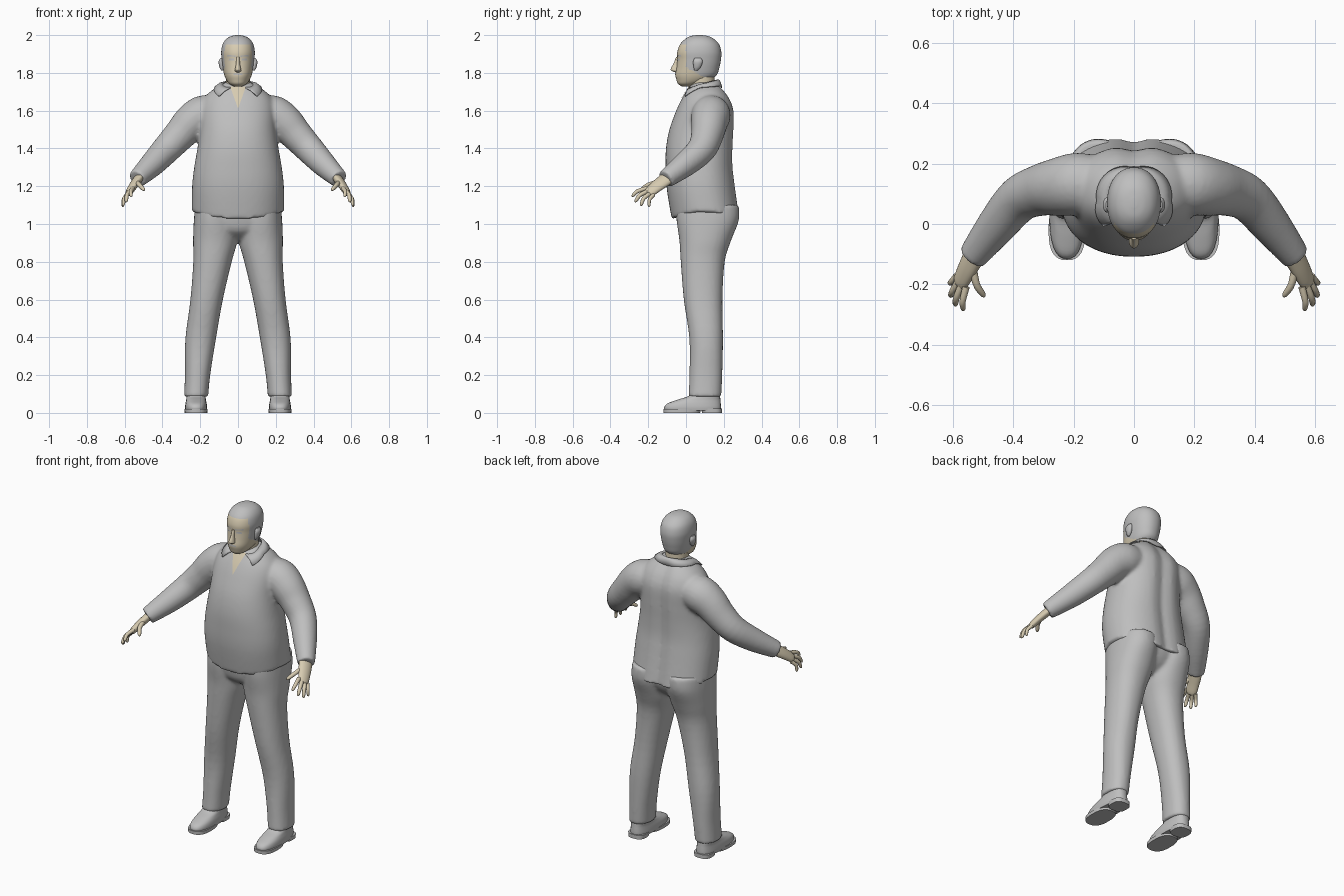
import bpy, bmesh, math
from mathutils import Vector
from mathutils.bvhtree import BVHTree

if "Cube" in bpy.data.objects:
    bpy.data.objects.remove(bpy.data.objects["Cube"])


def material(name, rgb):
    m = bpy.data.materials.new(name)
    m.diffuse_color = (*rgb, 1)
    m.use_nodes = True
    m.node_tree.nodes["Principled BSDF"].inputs["Base Color"].default_value = m.diffuse_color
    return m


GREY = material("cloth grey", (0.52, 0.52, 0.52))
SKIN = material("skin", (0.68, 0.60, 0.44))


def spline(keys, steps):
    """Catmull-Rom interpolation of key tuples."""
    out, n = [], len(keys)
    for i in range(n - 1):
        p0, p1, p2, p3 = (keys[max(0, min(n - 1, i + k))] for k in (-1, 0, 1, 2))
        for s in range(steps):
            t = s / steps
            out.append(tuple(0.5 * (2 * b + (c - a) * t + (2 * a - 5 * b + 4 * c - d) * t * t
                                    + (3 * b - a - 3 * c + d) * t ** 3)
                             for a, b, c, d in zip(p0, p1, p2, p3)))
    return out + [keys[-1]]


def stack(keys, steps=4, segs=32, power=2.0):
    """Horizontal rings from keys (centre x, front y, back y, half width, z)."""
    rings = []
    for cx, f, b, rx, z in spline(keys, steps):
        ring = []
        for k in range(segs):
            a = 2 * math.pi * k / segs
            c, s = math.cos(a), math.sin(a)
            ring.append(Vector((cx + rx * math.copysign(abs(c) ** (2 / power), c),
                                (f + b) / 2 + (b - f) / 2 * math.copysign(abs(s) ** (2 / power), s), z)))
        rings.append(ring)
    return rings


def tube(keys, side=(0, 0, 1), wide=1.0, steps=4, segs=20):
    """Rings square to a path of keys (x, y, z, radius)."""
    path = spline(keys, steps)
    pts = [Vector(p[:3]) for p in path]
    rings = []
    for i, p in enumerate(pts):
        t = (pts[min(i + 1, len(pts) - 1)] - pts[max(i - 1, 0)]).normalized()
        u = Vector(side)
        u = (u - t * u.dot(t)).normalized()
        v = t.cross(u)
        r = max(path[i][3], 0.001)
        rings.append([p + u * (r * wide * math.cos(2 * math.pi * k / segs))
                      + v * (r * math.sin(2 * math.pi * k / segs)) for k in range(segs)])
    return rings


def both(rings):
    return [rings, [[Vector((-p.x, p.y, p.z)) for p in r] for r in rings]]


def build(name, lofts, mats, rule=None, voxel=0):
    bm = bmesh.new()
    for rings in lofts:
        vs = [[bm.verts.new(p) for p in r] for r in rings]
        n = len(vs[0])
        for a, b in zip(vs, vs[1:]):
            for k in range(n):
                bm.faces.new((a[k], a[(k + 1) % n], b[(k + 1) % n], b[k]))
        bm.faces.new(vs[0])
        bm.faces.new(vs[-1])
    bmesh.ops.recalc_face_normals(bm, faces=bm.faces)
    return finish(name, bm, mats, rule, voxel)


def finish(name, bm, mats, rule=None, voxel=0):
    for f in bm.faces:
        f.smooth = True
        if rule:
            f.material_index = rule(f.calc_center_median())
    me = bpy.data.meshes.new(name)
    bm.to_mesh(me)
    bm.free()
    for m in mats:
        me.materials.append(m)
    ob = bpy.data.objects.new(name, me)
    bpy.context.collection.objects.link(ob)
    if voxel:  # fuse overlapping volumes into one soft surface
        r = ob.modifiers.new("fuse", 'REMESH')
        r.mode, r.voxel_size, r.use_smooth_shade = 'VOXEL', voxel, True
        s = ob.modifiers.new("soften", 'SMOOTH')
        s.factor, s.iterations = 0.5, 6
    else:
        bpy.context.view_layer.objects.active = ob
        ob.select_set(True)
        bpy.ops.object.shade_smooth_by_angle(angle=math.radians(50))
        ob.select_set(False)
    return ob


def surface(ob):
    bpy.context.view_layer.update()
    return BVHTree.FromObject(ob, bpy.context.evaluated_depsgraph_get())


def patch(name, tree, corners, mat, n=8, lift=0.003):
    """Thin plate laid on the front of a surface; corners are (x, z)."""
    bm = bmesh.new()
    c = [Vector(p) for p in corners]
    grid = []
    for i in range(n + 1):
        row = []
        for j in range(n + 1):
            q = c[0].lerp(c[1], i / n).lerp(c[3].lerp(c[2], i / n), j / n)
            hit = tree.ray_cast(Vector((q.x, -1, q.y)), Vector((0, 1, 0)))[0]
            row.append(bm.verts.new((q.x, (hit.y if hit else 0.03) - lift, q.y)))
        grid.append(row)
    for i in range(n):
        for j in range(n):
            bm.faces.new((grid[i][j], grid[i + 1][j], grid[i + 1][j + 1], grid[i][j + 1]))
    bmesh.ops.remove_doubles(bm, verts=bm.verts, dist=0.0002)
    return finish(name, bm, [mat])


# Jacket: torso with a dipped hem and spine groove, fused with both sleeves
torso = stack([(0, -.075, .290, .245, 1.068), (0, -.102, .266, .243, 1.2), (0, -.108, .253, .232, 1.3),
               (0, -.106, .253, .215, 1.4), (0, -.088, .258, .203, 1.5), (0, -.052, .258, .200, 1.6),
               (0, -.024, .238, .183, 1.66), (0, 0, .212, .148, 1.7), (0, .02, .187, .102, 1.73),
               (0, .04, .17, .07, 1.75)], steps=5, segs=48, power=2.25)
for p in (p for r in torso for p in r):
    fade = max(0, min(1, (1.25 - p.z) / .18))
    p.z -= .045 * min(1, ((p.y - .1) / .18) ** 2) * fade
    if p.y > .15:
        p.y -= .018 * math.exp(-(p.x / .04) ** 2)
sleeve = tube([(.13, .135, 1.585, .095), (.19, .132, 1.575, .104), (.25, .123, 1.535, .097),
               (.31, .112, 1.47, .086), (.38, .082, 1.395, .077), (.455, -.005, 1.315, .066),
               (.535, -.108, 1.238, .049)], segs=24)
jacket = build("jacket", [torso] + both(sleeve), [GREY], voxel=.01)

# Trousers: hips fused with both legs
hips = stack([(0, -.055, .265, .225, 1.10), (0, -.05, .255, .228, 1.02), (0, -.03, .22, .19, .96),
              (0, .03, .16, .07, .915)], segs=40)
leg = stack([(.222, .013, .187, .064, .085), (.214, .018, .192, .067, .2), (.198, .018, .196, .081, .39),
             (.166, -.012, .193, .086, .6), (.135, -.028, .205, .102, .8), (.121, -.035, .238, .117, .91),
             (.118, -.05, .28, .116, 1.02), (.116, -.05, .28, .11, 1.10)], segs=32, power=2.2)
build("trousers", [hips] + both(leg), [GREY], voxel=.01)

# Shoes: upper, forefoot sole and heel
upper = stack([(.222, -.112, .183, .056, .012), (.222, -.115, .185, .058, .03), (.222, -.098, .184, .056, .05),
               (.222, -.045, .182, .052, .07), (.222, .015, .18, .05, .09), (.222, .03, .175, .048, .12)],
              power=2.5)
build("shoe_uppers", both(upper), [GREY])
sole = stack([(.222, -.119, .075, .060, 0), (.222, -.12, .08, .061, .02)], steps=1, power=2.6)
heel = stack([(.222, .085, .190, .052, 0), (.222, .08, .19, .054, .024)], steps=1, power=2.8)
build("shoe_soles", both(sole) + both(heel), [GREY])

# Hands: flattened palm, four fingers and a thumb
spread = Vector((.035, .05, -.03))
hand = both(tube([(.515, -.085, 1.255, .024), (.536, -.118, 1.228, .023), (.556, -.155, 1.2, .021),
                  (.576, -.195, 1.167, .017), (.58, -.203, 1.16, .006)], spread, 1.75))
for base, tip, r in [((.556, -.208, 1.188), (.567, -.288, 1.148), .0105),
                     ((.570, -.200, 1.175), (.594, -.272, 1.118), .011),
                     ((.581, -.188, 1.163), (.610, -.242, 1.098), .0105),
                     ((.588, -.172, 1.155), (.612, -.198, 1.092), .0095),
                     ((.535, -.140, 1.222), (.497, -.243, 1.180), .012)]:
    a, b = Vector(base), Vector(tip)
    mid = a.lerp(b, .5) + Vector((.006, -.008, .006))
    keys = [(*a, r * 1.15), (*mid, r), (*a.lerp(b, .9), r * .8), (*b, r * .2)]
    hand += both(tube(keys, spread, segs=12))
build("hands", hand, [SKIN])

# Head and neck, hair painted by position
skull = stack([(0, -.022, .04, .022, 1.728), (0, -.042, .075, .045, 1.742), (0, -.050, .125, .061, 1.762),
               (0, -.056, .163, .073, 1.79), (0, -.050, .177, .081, 1.83), (0, -.046, .185, .086, 1.87),
               (0, -.046, .187, .089, 1.91), (0, -.032, .176, .082, 1.95), (0, -.006, .15, .064, 1.978),
               (0, .022, .12, .038, 1.994), (0, .055, .085, .01, 2.0)], steps=6, segs=64, power=2.15)


def hair_rule(c):
    hairline = max(0, 1.83 - c.z) * 1.9
    return int(c.z > 1.952 or (c.z > 1.768 and c.y > hairline))


head = build("head", [skull], [SKIN, GREY], hair_rule)
build("neck", [stack([(0, .02, .16, .068, 1.66), (0, .018, .152, .063, 1.74), (0, .015, .15, .062, 1.82)])], [SKIN])
build("nose", [stack([(0, -.055, -.03, .008, 1.802), (0, -.078, -.03, .017, 1.812), (0, -.080, -.03, .015, 1.824),
                      (0, -.066, -.03, .010, 1.85), (0, -.052, -.03, .009, 1.885)], segs=16)], [SKIN])
ear = stack([(.082, .045, .06, .006, 1.812), (.086, .04, .078, .012, 1.83), (.09, .038, .088, .013, 1.86),
             (.087, .045, .08, .006, 1.878)], segs=16)
build("ears", both(ear), [GREY])

# Facial details as thin plates
face = surface(head)
patch("mouth", face, [(-.026, 1.788), (.026, 1.788), (.02, 1.797), (-.02, 1.797)], GREY)
for s, label in ((1, "left"), (-1, "right")):
    patch(label + "_eye", face, [(s * .018, 1.866), (s * .05, 1.866), (s * .046, 1.876), (s * .022, 1.876)], GREY)
    patch(label + "_eyebrow", face, [(s * .014, 1.885), (s * .058, 1.888), (s * .056, 1.895), (s * .014, 1.892)], GREY)

# Open neckline and collar with pointed flaps
chest = surface(jacket)
patch("neckline", chest, [(0, 1.612), (.001, 1.612), (.042, 1.728), (-.042, 1.728)], SKIN, lift=.004)
bm = bmesh.new()
N, rows = 40, []
for i in range(N + 1):
    t = -1 + 2 * i / N
    a = t * math.radians(155)
    sx, cy = math.sin(a), math.cos(a)
    front = max(0, (abs(t) - .65) / .35)
    top = Vector((.075 * sx, .092 + .08 * cy, 1.742 + .022 * cy))
    low = Vector((.118 * sx + math.copysign(.045 * front, t), .098 + .1 * cy, 1.715 + .015 * cy - .035 * front))
    hit, normal = chest.find_nearest(low)[:2]
    low = hit + normal * .007
    rows.append([bm.verts.new(top), bm.verts.new(top.lerp(low, .5) + Vector((0, 0, .008))), bm.verts.new(low)])
for a, b in zip(rows, rows[1:]):
    for k in range(2):
        bm.faces.new((a[k], b[k], b[k + 1], a[k + 1]))
bmesh.ops.recalc_face_normals(bm, faces=bm.faces)
collar = finish("collar", bm, [GREY])
thick = collar.modifiers.new("thickness", 'SOLIDIFY')
thick.thickness, thick.offset = .006, 0
